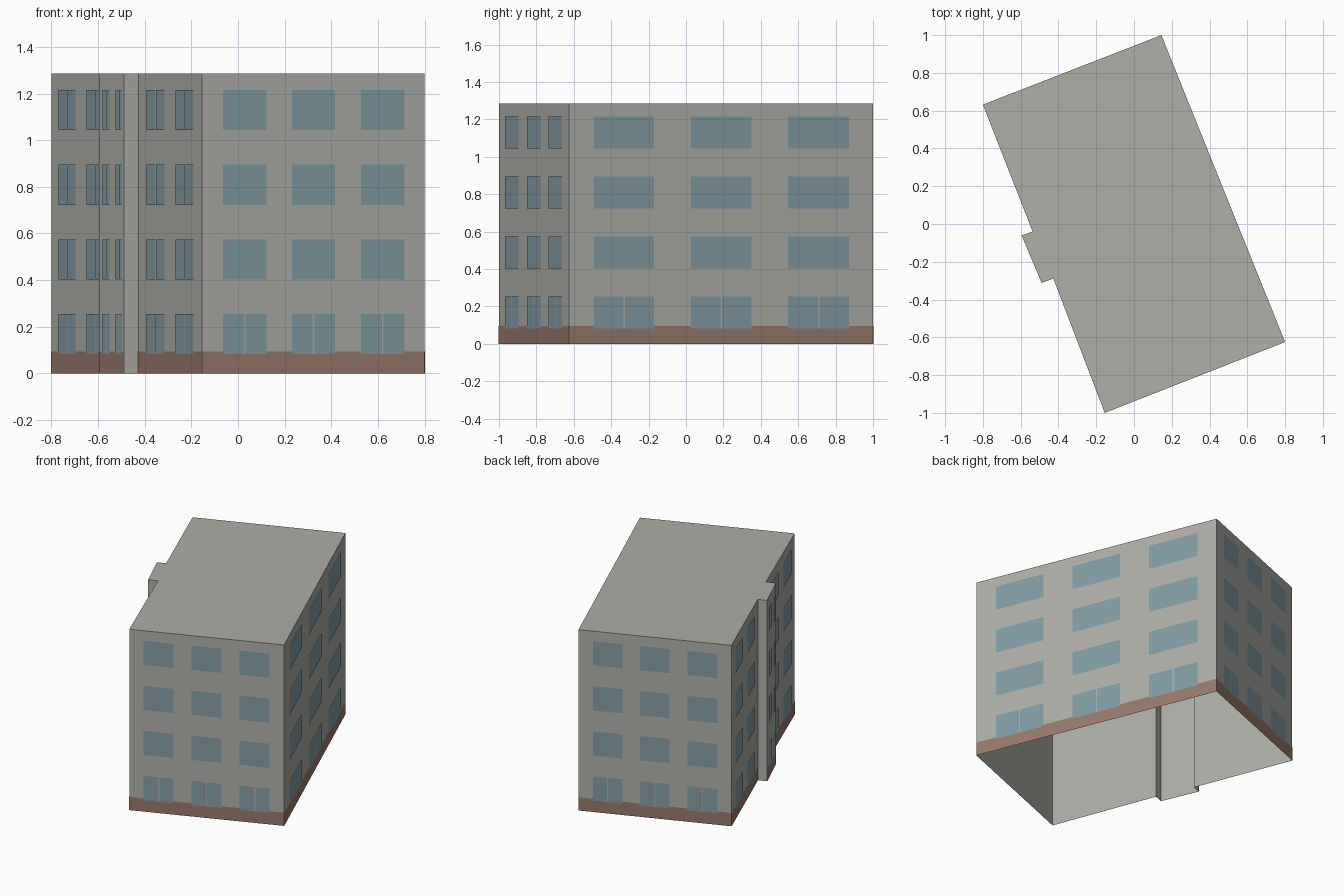
import bpy
import bmesh
from mathutils import Vector

cube = bpy.data.objects.get("Cube")
if cube:
    bpy.data.objects.remove(cube, do_unlink=True)


def material(name, rgb):
    mat = bpy.data.materials.new(name)
    mat.use_nodes = True
    mat.diffuse_color = (*rgb, 1)
    mat.node_tree.nodes["Principled BSDF"].inputs["Base Color"].default_value = (*rgb, 1)
    return mat


def make_object(name, bm, mat):
    mesh = bpy.data.meshes.new(name)
    bm.to_mesh(mesh)
    bm.free()
    mesh.materials.append(mat)
    obj = bpy.data.objects.new(name, mesh)
    bpy.context.collection.objects.link(obj)
    return obj


concrete = material("warm grey concrete", (0.42, 0.425, 0.39))
brick = material("brown base", (0.31, 0.19, 0.15))
glass = material("blue grey glass", (0.225, 0.33, 0.37))

# Footprint, counter-clockwise from the front corner, with a stair bay on the left
HEIGHT = 1.285
BASE_TOP = 0.094
A, B, C, D = (-0.155, -1.0), (0.8, -0.625), (0.145, 1.0), (-0.8, 0.632)
E, F, G, H = (-0.537, -0.04), (-0.595, -0.061), (-0.489, -0.312), (-0.427, -0.289)
footprint = [Vector(p) for p in (A, B, C, D, E, F, G, H)]

# Building shell: walls and a flat roof, open underneath
bm = bmesh.new()
low = [bm.verts.new((p.x, p.y, 0)) for p in footprint]
high = [bm.verts.new((p.x, p.y, HEIGHT)) for p in footprint]
for i in range(len(low)):
    j = (i + 1) % len(low)
    bm.faces.new((low[i], low[j], high[j], high[i]))
bm.faces.new(high)
make_object("building_shell", bm, concrete)


def wall_panel(bm, start, end, f0, f1, z0, z1, lift):
    """Thin panel between two fractions of a wall, lifted off its surface."""
    along = Vector(end) - Vector(start)
    out = Vector((along.y, -along.x)).normalized() * lift
    p, q = Vector(start) + along * f0 + out, Vector(start) + along * f1 + out
    bm.faces.new([bm.verts.new(v) for v in (
        (p.x, p.y, z0), (q.x, q.y, z0), (q.x, q.y, z1), (p.x, p.y, z1))])


# Each facade: name, ends, window spans, and how many floors have split windows
three = [(0.094, 0.288), (0.404, 0.597), (0.714, 0.908)]
facades = [
    ("front", A, B, three, 1),
    ("right", B, C, [(0.082, 0.279), (0.401, 0.599), (0.72, 0.921)], 1),
    ("back", C, D, three, 1),
    ("left_rear", D, E, [(0.127, 0.405), (0.585, 0.865)], 4),
    ("stair_bay", F, G, [(0.16, 0.45), (0.69, 0.93)], 4),
    ("left_front", H, A, [(0.14, 0.42), (0.595, 0.875)], 4),
]
SILL, FLOOR, WINDOW, MULLION = 0.082, 0.3203, 0.172, 0.008

for name, start, end, spans, split_floors in facades:
    # Coloured base strip
    bm = bmesh.new()
    wall_panel(bm, start, end, 0, 1, 0, BASE_TOP, 0.0015)
    make_object(name + "_base", bm, brick)

    # Windows, floor by floor
    bm = bmesh.new()
    gap = MULLION / (Vector(end) - Vector(start)).length / 2
    for floor in range(4):
        z = SILL + floor * FLOOR
        for f0, f1 in spans:
            mid = (f0 + f1) / 2
            panes = [(f0, f1)]
            if floor < split_floors:
                panes = [(f0, mid - gap), (mid + gap, f1)]
            for p0, p1 in panes:
                wall_panel(bm, start, end, p0, p1, z, z + WINDOW, 0.003)
    make_object(name + "_windows", bm, glass)

    # Wall-coloured mullion strips in front of the base
    bm = bmesh.new()
    for f0, f1 in spans:
        mid = (f0 + f1) / 2
        wall_panel(bm, start, end, mid - gap, mid + gap, SILL, SILL + WINDOW, 0.0025)
    make_object(name + "_mullions", bm, concrete)
